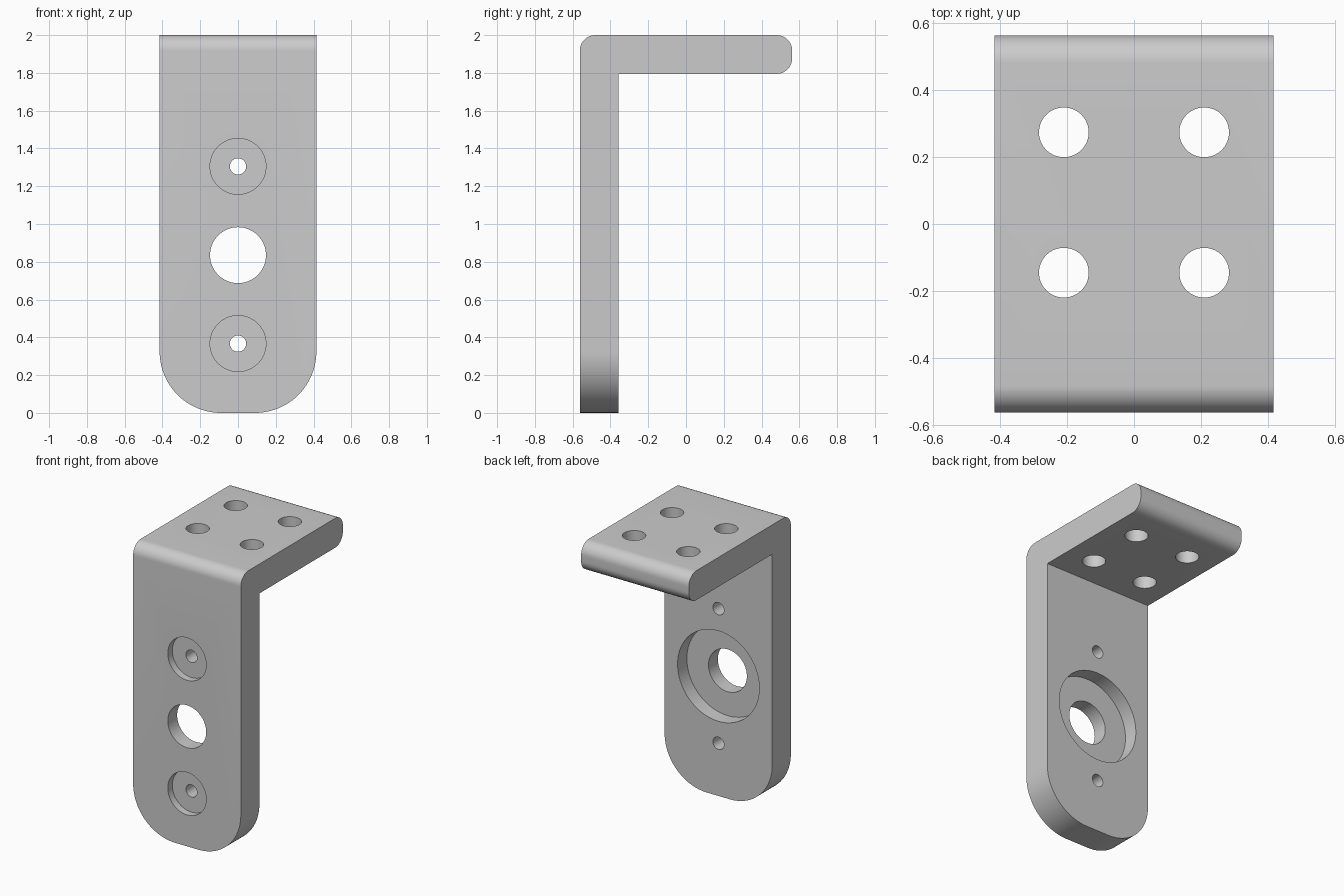
import bpy, bmesh
from math import pi, cos, sin
from mathutils import Vector

if "Cube" in bpy.data.objects:
    bpy.data.objects.remove(bpy.data.objects["Cube"])

W, D, H = 0.415, 0.562, 2.0      # half width, half depth, height
T = 0.205                        # plate thickness
R_EDGE, R_FOOT = 0.082, 0.325    # bend / foot corner radii


def arc(cx, cy, r, start, end, n):
    return [(cx + r * cos(start + (end - start) * i / n),
             cy + r * sin(start + (end - start) * i / n)) for i in range(n + 1)]


def prism(name, points, offset):
    """Closed polygon swept along a vector."""
    bm = bmesh.new()
    face = bm.faces.new([bm.verts.new(p) for p in points])
    swept = bmesh.ops.extrude_face_region(bm, geom=[face])["geom"]
    bmesh.ops.translate(bm, vec=Vector(offset),
                        verts=[v for v in swept if isinstance(v, bmesh.types.BMVert)])
    bmesh.ops.recalc_face_normals(bm, faces=bm.faces)
    mesh = bpy.data.meshes.new(name)
    bm.to_mesh(mesh)
    bm.free()
    obj = bpy.data.objects.new(name, mesh)
    bpy.context.collection.objects.link(obj)
    return obj


def apply_cutter(cutter, operation="DIFFERENCE"):
    mod = bracket.modifiers.new(cutter.name, "BOOLEAN")
    mod.operation, mod.solver, mod.object = operation, "EXACT", cutter
    bpy.context.view_layer.objects.active = bracket
    bpy.ops.object.modifier_apply(modifier=mod.name)
    bpy.data.objects.remove(cutter)


def bore_y(name, z, r, y0, y1):
    ring = arc(0, z, r, 0, 2 * pi, 64)[:-1]
    apply_cutter(prism(name, [(x, y0, h) for x, h in ring], (0, y1 - y0, 0)))


def bore_z(name, x, y, r):
    ring = arc(x, y, r, 0, 2 * pi, 64)[:-1]
    apply_cutter(prism(name, [(a, b, H - 2 * T) for a, b in ring], (0, 0, 3 * T)))


# L-shaped side profile with rounded bend and rounded shelf end
side = [(-D, 0), (-D + T, 0), (-D + T, H - T)]
side += arc(D - R_EDGE, H - T + R_EDGE, R_EDGE, -pi / 2, 0, 12)
side += arc(D - R_EDGE, H - R_EDGE, R_EDGE, 0, pi / 2, 12)
side += arc(-D + R_EDGE, H - R_EDGE, R_EDGE, pi / 2, pi, 12)
bracket = prism("angle_bracket", [(-W, y, z) for y, z in side], (2 * W, 0, 0))

# Rounded corners of the foot
for s in (-1, 1):
    corner = arc(s * (W - R_FOOT), R_FOOT, R_FOOT, -pi / 2, -pi / 2 + s * pi / 2, 24)
    corner += [(s * (W + 0.1), R_FOOT), (s * (W + 0.1), -0.1), (s * (W - R_FOOT), -0.1)]
    apply_cutter(prism("foot_corner", [(x, -D - 0.1, z) for x, z in corner],
                       (0, T + 0.2, 0)))

# Central hole with wide recess at the back
FRONT, BACK = -D, -D + T
bore_y("centre_hole", 0.835, 0.148, FRONT - 0.1, BACK + 0.1)
bore_y("back_recess", 0.835, 0.315, BACK - 0.102, BACK + 0.1)

# Counterbored screw holes above and below
for z in (0.367, 1.305):
    bore_y("screw_hole", z, 0.043, FRONT - 0.1, BACK + 0.1)
    bore_y("counterbore", z, 0.148, FRONT - 0.1, FRONT + 0.05)

# Four mounting holes in the shelf
for x in (-0.209, 0.209):
    for y in (-0.145, 0.273):
        bore_z("mount_hole", x, y, 0.074)

bracket.select_set(True)
bpy.context.view_layer.objects.active = bracket
bpy.ops.object.shade_smooth_by_angle(angle=pi / 6)
